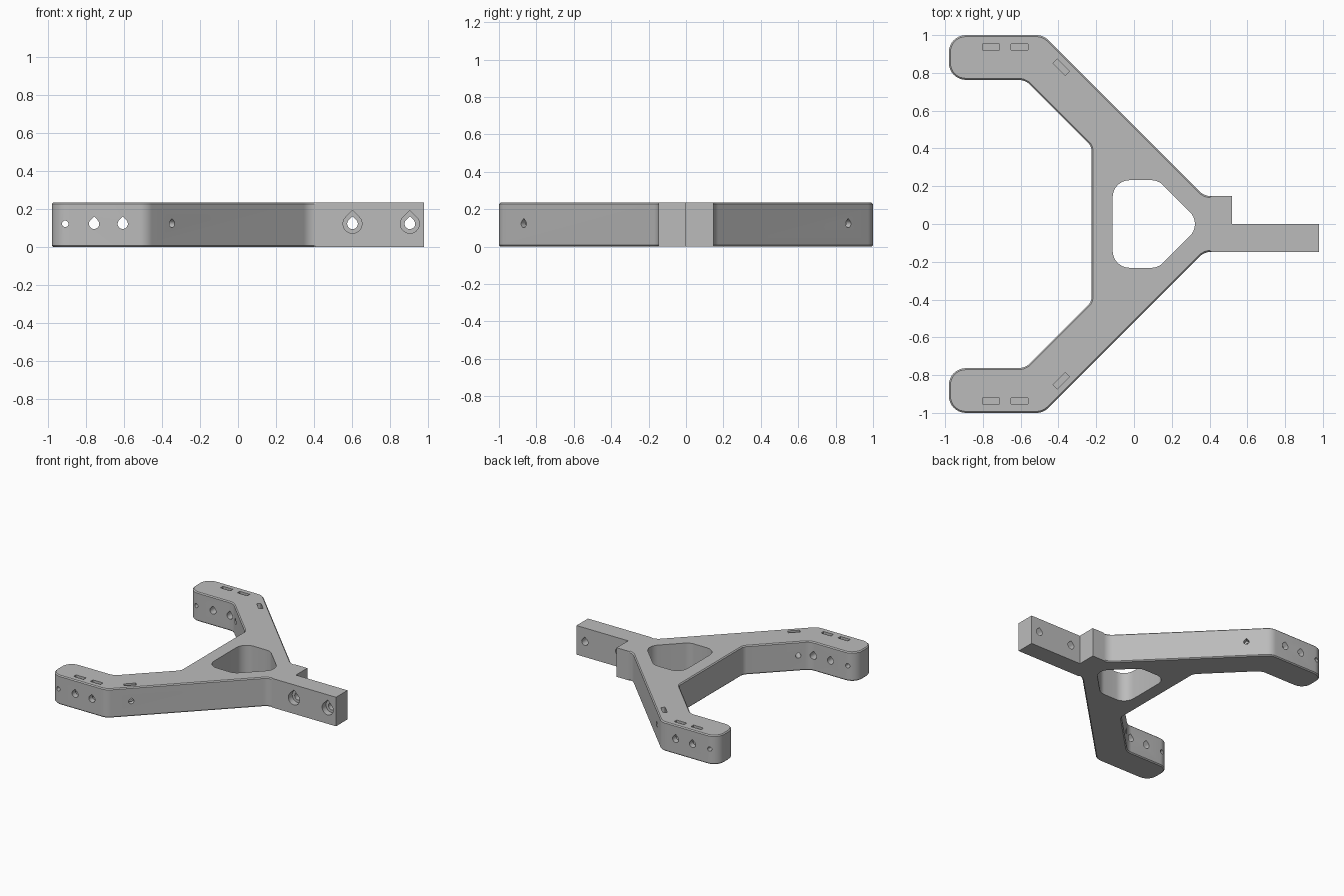
import bpy, bmesh, math
from mathutils import Vector, Matrix

if "Cube" in bpy.data.objects:
    bpy.data.objects.remove(bpy.data.objects["Cube"])

HEIGHT = 0.235
HOLE_Z = 0.122

grey = bpy.data.materials.new("plain grey")
grey.diffuse_color = (0.5, 0.5, 0.5, 1)
grey.use_nodes = True
grey.node_tree.nodes["Principled BSDF"].inputs["Base Color"].default_value = grey.diffuse_color


def rounded(corners, steps=8):
    """Outline from (x, y, radius) corners, each replaced by a tangent arc."""
    pts = []
    for i, (x, y, r) in enumerate(corners):
        p = Vector((x, y))
        a = (Vector(corners[i - 1][:2]) - p).normalized()
        b = (Vector(corners[(i + 1) % len(corners)][:2]) - p).normalized()
        if r == 0:
            pts.append(p)
            continue
        half = a.angle(b) / 2
        centre = p + (a + b).normalized() * (r / math.sin(half))
        start = p + a * (r / math.tan(half)) - centre
        end = p + b * (r / math.tan(half)) - centre
        turn = math.pi - 2 * half
        for k in range(steps + 1):
            t = k / steps
            pts.append(centre + (start * math.sin((1 - t) * turn)
                                 + end * math.sin(t * turn)) / math.sin(turn))
    return pts


def prism(name, outline, depth, matrix=Matrix(), bevel=None):
    """Extrude a 2D outline along local z; bevel is a test choosing rim edges."""
    bm = bmesh.new()
    base = bm.faces.new([bm.verts.new((p[0], p[1], 0)) for p in outline])
    top = bmesh.ops.extrude_face_region(bm, geom=[base])["geom"]
    bmesh.ops.translate(bm, vec=(0, 0, depth),
                        verts=[v for v in top if isinstance(v, bmesh.types.BMVert)])
    bmesh.ops.recalc_face_normals(bm, faces=bm.faces)
    if bevel:
        rim = [e for e in bm.edges
               if abs(e.verts[0].co.z - e.verts[1].co.z) < 1e-5 and bevel(e)]
        bmesh.ops.bevel(bm, geom=rim, offset=0.008, segments=1, affect='EDGES')
    bm.transform(matrix)
    mesh = bpy.data.meshes.new(name)
    bm.to_mesh(mesh)
    bm.free()
    mesh.materials.append(grey)
    obj = bpy.data.objects.new(name, mesh)
    bpy.context.collection.objects.link(obj)
    return obj


def teardrop(r, n=20):
    """Circle with a pointed roof towards local +y."""
    arc = [math.radians(135 + 270 * i / n) for i in range(n + 1)]
    return [(r * math.cos(a), r * math.sin(a)) for a in arc] + [(0, r * 1.414)]


def circle(r, n=20):
    return [(r * math.cos(2 * math.pi * i / n), r * math.sin(2 * math.pi * i / n))
            for i in range(n)]


def bore(outline, x, y, length, angle=0):
    """Horizontal cutter starting at (x, y), running along -y turned by angle."""
    m = (Matrix.Translation((x, y, HOLE_Z)) @ Matrix.Rotation(angle, 4, 'Z')
         @ Matrix.Rotation(math.pi / 2, 4, 'X'))
    return prism("bore_cutter", outline, length, m)


def slot(x, y, angle=0):
    """Nut slot open at the top."""
    w, t = 0.045, 0.016
    m = Matrix.Translation((x, y, 0.075)) @ Matrix.Rotation(angle, 4, 'Z')
    return prism("slot_cutter", [(-w, -t), (w, -t), (w, t), (-w, t)], 0.3, m)


# bracket plan: two splayed arms, tab and mounting bar
R = 0.09
upper = [(0.373, 0.147, R), (-0.48, 1.0, R), (-0.98, 1.0, R),
         (-0.98, 0.763, R), (-0.576, 0.763, R), (-0.225, 0.412, 0.06)]
lower = [(x, -y, r) for x, y, r in reversed(upper)]
end = [(0.98, -0.147, 0), (0.98, 0, 0), (0.518, 0, 0), (0.518, 0.147, 0)]
bracket = prism("bracket", rounded(upper + lower + end), HEIGHT,
                bevel=lambda e: max(v.co.x for v in e.verts) < 0.42)

# triangular window in the middle
window = [(-0.113, 0.232, R), (-0.113, -0.232, R), (0.128, -0.232, R),
          (0.36, 0, R), (0.128, 0.232, R)]
cutters = [prism("window_cutter", rounded(window), 1, Matrix.Translation((0, 0, -0.5)))]

# bolt holes and nut slots on both arms
for s in (1, -1):
    y0 = 1.1 if s > 0 else -0.7
    cutters.append(bore(circle(0.017), -0.91, y0, 0.4))
    for x in (-0.758, -0.607):
        cutters += [bore(teardrop(0.027), x, y0, 0.4), slot(x, s * 0.938)]
    turn = -s * math.pi / 4
    cutters.append(slot(-0.385, s * 0.83, turn))
    if s > 0:
        cutters.append(bore(teardrop(0.02), -0.295, 0.92, 0.4, turn))
    else:
        cutters.append(bore(teardrop(0.02), -0.295, -0.92, 0.4, turn + math.pi))

# counterbored holes in the mounting bar
for x in (0.603, 0.905):
    cutters += [bore(teardrop(0.028), x, 0.1, 0.4),
                bore(teardrop(0.05), x, -0.097, 0.2)]

bpy.context.view_layer.objects.active = bracket
bracket.select_set(True)
for c in cutters:
    mod = bracket.modifiers.new("cut", 'BOOLEAN')
    mod.operation = 'DIFFERENCE'
    mod.solver = 'EXACT'
    mod.object = c
    bpy.ops.object.modifier_apply(modifier=mod.name)
    bpy.data.objects.remove(c)

bpy.ops.object.shade_smooth_by_angle(angle=math.radians(30))
